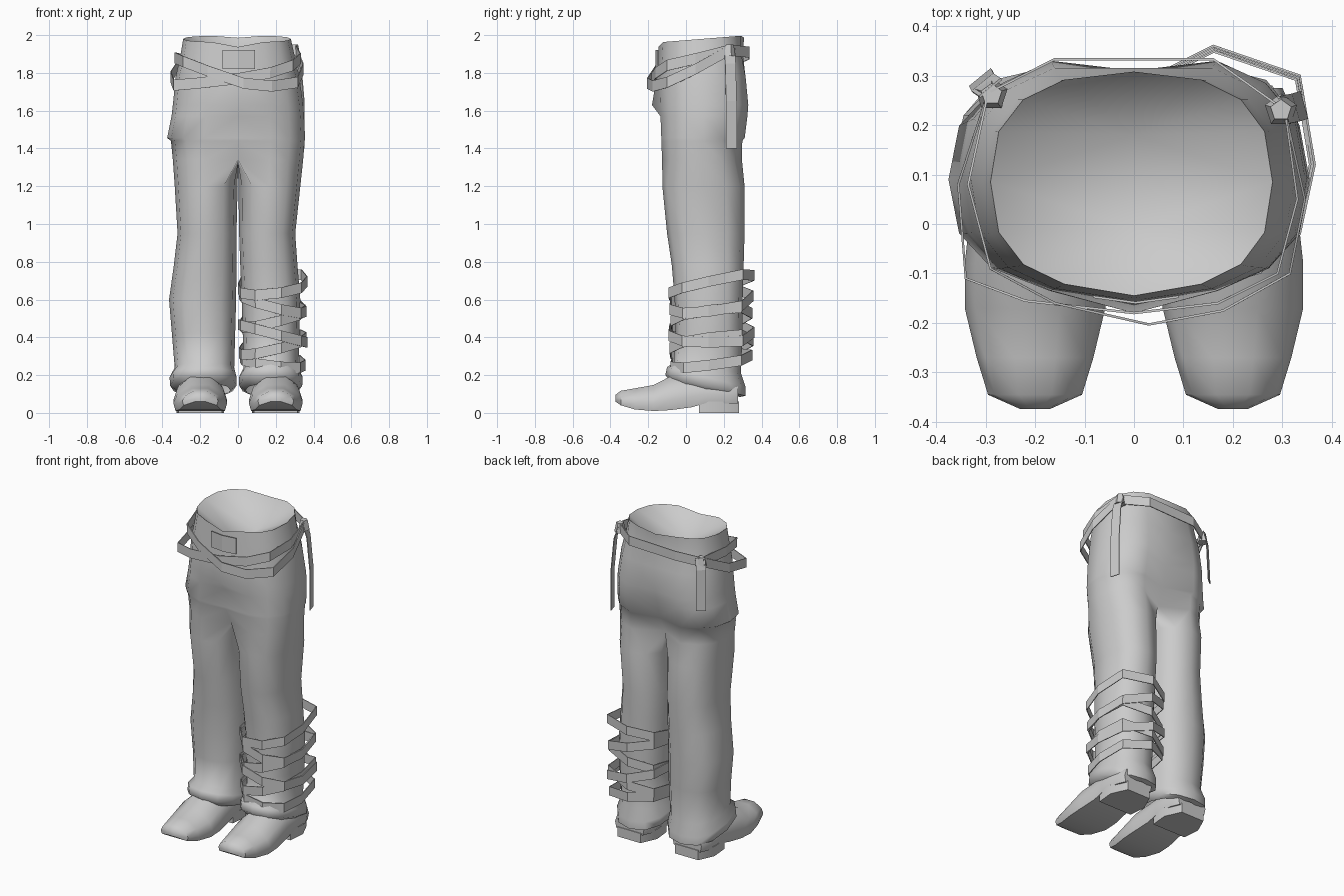
import bpy, bmesh, math
from mathutils import Vector

if "Cube" in bpy.data.objects:
    bpy.data.objects.remove(bpy.data.objects["Cube"])


def finish(name, bm, angle=50, thick=0):
    bmesh.ops.remove_doubles(bm, verts=bm.verts, dist=0.0005)
    bmesh.ops.recalc_face_normals(bm, faces=bm.faces)
    me = bpy.data.meshes.new(name)
    bm.to_mesh(me)
    bm.free()
    ob = bpy.data.objects.new(name, me)
    bpy.context.collection.objects.link(ob)
    bpy.ops.object.select_all(action='DESELECT')
    ob.select_set(True)
    bpy.context.view_layer.objects.active = ob
    if angle:
        bpy.ops.object.shade_smooth_by_angle(angle=math.radians(angle))
    if thick:
        m = ob.modifiers.new("thickness", 'SOLIDIFY')
        m.thickness = thick
        m.offset = 0
    return ob


def spow(v, p):
    return math.copysign(abs(v) ** p, v)


def bridge(bm, a, b, closed):
    n = len(a)
    for k in range(n if closed else n - 1):
        bm.faces.new((a[k], a[(k + 1) % n], b[(k + 1) % n], b[k]))


def ribbon(name, path, side, closed=False, thick=0.005):
    """Flat strap following a path, 2*side wide."""
    bm = bmesh.new()
    lo = [bm.verts.new(Vector(p) - Vector(side)) for p in path]
    hi = [bm.verts.new(Vector(p) + Vector(side)) for p in path]
    bridge(bm, lo, hi, closed)
    return finish(name, bm, 0, thick)


# Hip rows: z, x left, x right, y front, y back, centre front y, centre back y, tilt
hips = [
    (1.98, .29, .28, -.135, .305, -.145, .308, .08),
    (1.89, .305, .30, -.14, .305, -.15, .30, .08),
    (1.78, .33, .325, -.145, .33, -.155, .315, 0),
    (1.63, .345, .345, -.15, .345, -.18, .31, 0),
    (1.57, .352, .35, -.15, .34, -.13, .29, 0),
    (1.455, .375, .355, -.145, .325, -.125, .265, 0),
    (1.44, .355, .353, -.145, .312, -.12, .26, 0),
    (1.34, .345, .345, -.14, .31, -.07, .21, 0),
]
# Leg rows: z, (inner, outer) left, (inner, outer) right, y front, y back, tilt
legs = [
    (1.20, (.002, .335), (.002, .33), -.125, .31, 0),
    (.95, (.008, .32), (.006, .303), -.10, .31, 0),
    (.78, (.008, .34), (.012, .315), -.075, .305, 0),
    (.60, (.01, .365), (.02, .33), -.06, .30, 0),
    (.42, (.015, .35), (.025, .325), -.055, .30, 0),
    (.24, (.02, .335), (.03, .32), -.065, .29, -.15),
    (.19, (.008, .362), (.006, .342), -.10, .315, -.25),
    (.145, (.008, .36), (.006, .34), -.11, .315, -.26),
    (.12, (.04, .325), (.04, .31), -.07, .285, -.2),
]

# Trousers: half rings over the hips, full rings down each leg
bm = bmesh.new()
rims = []
for side in (0, 1):
    s = (-1, 1)[side]
    prev = None
    for row in hips:
        z, yf, yb, cf, cb, tilt = row[0], row[3], row[4], row[5], row[6], row[7]
        xo = row[1 + side]
        yc, ry = (yf + yb) / 2, (yb - yf) / 2
        ring = []
        for k in range(9):
            a = math.radians(-90 + 22.5 * k)
            x = xo * spow(math.cos(a), .75) if 0 < k < 8 else 0
            y = cf if k == 0 else cb if k == 8 else yc + ry * spow(math.sin(a), .8)
            drop = .024 if k == 0 and prev is None else .012 if k == 8 and prev is None else 0
            ring.append(bm.verts.new((s * x, y, z + tilt * (y - yc) - drop)))
        if prev:
            bridge(bm, prev, ring, False)
        else:
            rims.append((s, [v.co.copy() for v in ring]))
        prev = ring
    # crotch seam closes the ring for the leg
    for t in (.75, .5, .25):
        prev.append(bm.verts.new((0, cf + (cb - cf) * t, z - .02)))
    for row in legs:
        z, yf, yb, tilt = row[0], row[3], row[4], row[5]
        xi, xo = row[1 + side]
        yc, ry = (yf + yb) / 2, (yb - yf) / 2
        xc, rx = (xi + xo) / 2, (xo - xi) / 2
        ring = []
        for k in range(12):
            a = math.radians(-120 + 30 * k)
            y = yc + ry * spow(math.sin(a), .85)
            ring.append(bm.verts.new((s * (xc + rx * spow(math.cos(a), .85)), y,
                                      z + tilt * (y - yc))))
        bridge(bm, prev, ring, True)
        prev = ring
finish("trousers", bm, 60)

# Sunken lining that closes the waist, with a crease along the middle
bm = bmesh.new()
for s, rim in rims:
    top = [bm.verts.new(p) for p in rim]
    front = bm.verts.new((0, -.01, 1.82))
    back = bm.verts.new((0, .18, 1.82))
    for k in range(8):
        bm.faces.new((top[k], top[k + 1], front if k < 4 else back))
    bm.faces.new((front, top[4], back))
finish("waist_lining", bm, 60)

# Shoes: sections along y (y, half width, bottom z, top z)
shoe = [(-.374, .03, .06, .095), (-.345, .095, .04, .117), (-.27, .118, .018, .13),
        (-.17, .142, .01, .148), (-.08, .142, .015, .195), (.03, .13, .03, .215),
        (.10, .128, .05, .215), (.22, .125, .05, .20), (.275, .10, .05, .18)]
for name, s in (("left_shoe", -1), ("right_shoe", 1)):
    bm = bmesh.new()
    prev = None
    for y, w, b, t in shoe:
        h = t - b
        sec = [(-.92, 0), (.92, 0), (1, .3), (.85, .65), (.35, 1), (-.35, 1), (-.85, .65), (-1, .3)]
        ring = [bm.verts.new((s * .2 + w * u, y, b + h * v)) for u, v in sec]
        if prev:
            bridge(bm, prev, ring, True)
        else:
            bm.faces.new(ring)
        prev = ring
    bm.faces.new(prev)
    finish(name, bm, 45)
    # Heel block with rounded back
    bm = bmesh.new()
    plan = [(-.115, .07), (.115, .07), (.125, .18), (.08, .28), (-.08, .28), (-.125, .18)]
    rings = [[bm.verts.new((s * .2 + x, y, z)) for x, y in plan] for z in (0, .06)]
    bridge(bm, rings[0], rings[1], True)
    bm.faces.new(rings[0])
    bm.faces.new(rings[1])
    finish(name + "_heel", bm, 40)

# Straps wrapped round the right shin: centre z, slope in x, slope in y
outline = [(.09, -.085), (.23, -.09), (.335, -.02), (.365, .12), (.335, .30),
           (.16, .36), (.02, .29), (.003, .12), (.015, 0)]
wraps = [(.68, .10, .22), (.585, -.26, .12), (.505, .22, .12), (.42, -.26, .0),
         (.36, .22, .12), (.275, -.12, .12)]
for i, (z, ax, by) in enumerate(wraps):
    g = 1 - .025 * (i % 3)
    ribbon(f"shin_strap_{i + 1}",
           [(.185 + (x - .185) * g, .13 + (y - .13) * g, z + ax * (x - .185) + by * (y - .13))
            for x, y in outline], (0, 0, .028), True)

# Two crossing belts
ribbon("belt_one", [(.305, .23, 1.92), (.33, .05, 1.875), (.29, -.10, 1.84), (.17, -.16, 1.80),
                    (0, -.18, 1.77), (-.22, -.155, 1.745), (-.34, -.11, 1.735),
                    (-.355, .08, 1.78), (-.295, .265, 1.87), (-.16, .333, 1.90),
                    (.16, .333, 1.91)], (0, 0, .029), True)
ribbon("belt_two", [(-.295, .265, 1.87), (-.335, .08, 1.88), (-.29, -.09, 1.86),
                    (-.16, -.16, 1.81), (.03, -.203, 1.745), (.18, -.175, 1.73),
                    (.315, -.10, 1.75), (.345, .05, 1.82), (.305, .23, 1.92)], (0, 0, .029))

# Hanging strap ends and their knots
ribbon("right_hanging_strap", [(.30, .23, 1.93), (.325, .235, 1.85), (.342, .24, 1.65),
                               (.342, .24, 1.40)], (-.008, .028, 0))
ribbon("left_hanging_strap", [(-.29, .275, 1.90), (-.305, .285, 1.83), (-.31, .295, 1.58)],
       (.022, .018, 0))
for name, p in (("right_knot", (.297, .23, 1.92)), ("left_knot", (-.288, .262, 1.87))):
    bm = bmesh.new()
    bmesh.ops.create_cone(bm, cap_ends=True, segments=5, radius1=.034, radius2=.022, depth=.06)
    bmesh.ops.translate(bm, verts=bm.verts, vec=p)
    finish(name, bm, 0)

# Square patch at the front of the waist
ribbon("waist_patch", [(-.083, -.147, 1.87), (.003, -.159, 1.87), (.09, -.147, 1.87)], (0, 0, .05))
